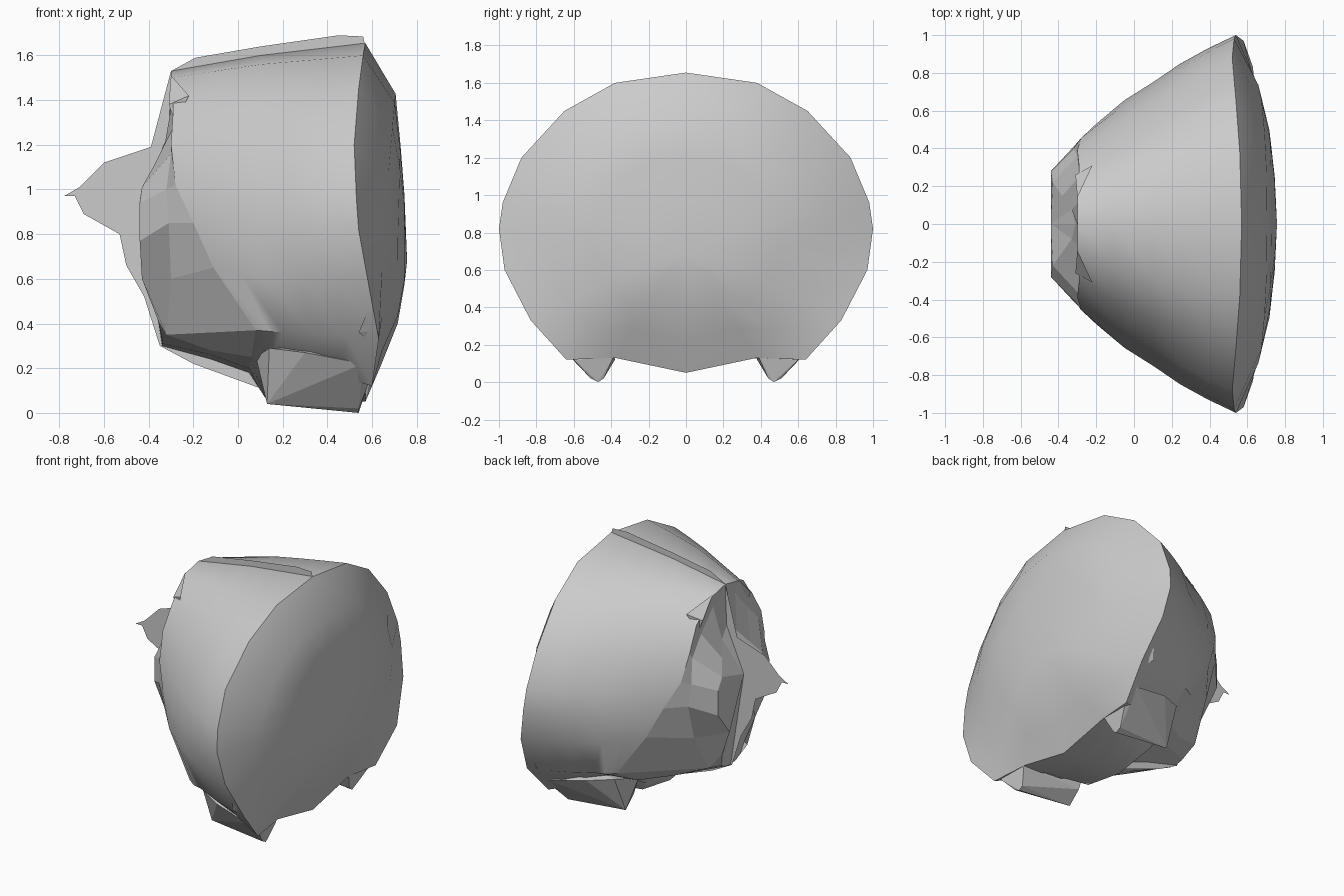
import bpy, bmesh, math
from mathutils import Vector

old = bpy.data.objects.get("Cube")
if old:
    bpy.data.objects.remove(old, do_unlink=True)

# One plain grey for the whole model
grey = bpy.data.materials.new("plain_grey")
grey.use_nodes = True
colour = (0.6, 0.6, 0.6, 1)
grey.diffuse_color = colour
grey.node_tree.nodes["Principled BSDF"].inputs["Base Color"].default_value = colour


def finish(name, bm, angle=None):
    """Turn a bmesh into a named object, optionally smooth shaded."""
    bmesh.ops.recalc_face_normals(bm, faces=bm.faces[:])
    mesh = bpy.data.meshes.new(name)
    bm.to_mesh(mesh)
    bm.free()
    mesh.materials.append(grey)
    obj = bpy.data.objects.new(name, mesh)
    bpy.context.collection.objects.link(obj)
    if angle:
        bpy.ops.object.select_all(action="DESELECT")
        obj.select_set(True)
        bpy.context.view_layer.objects.active = obj
        bpy.ops.object.shade_smooth_by_angle(angle=math.radians(angle))
    return obj


def blend(ring_a, ring_b, t, swell):
    """A ring between two others, swollen outwards a little."""
    out = []
    for a, b in zip(ring_a, ring_b):
        p = Vector(a).lerp(Vector(b), t)
        out.append((p.x, p.y * swell, p.z))
    return out


def loft(name, rings, tip=None, angle=None):
    """Skin half rings (top to bottom, +y side) mirrored into closed loops."""
    bm = bmesh.new()
    loops = []
    for ring in rings:
        mirrored = [(x, -y, z) for x, y, z in reversed(ring[1:-1])]
        loops.append([bm.verts.new(p) for p in list(ring) + mirrored])
    n = len(loops[0])
    for a, b in zip(loops, loops[1:]):
        for i in range(n):
            j = (i + 1) % n
            bm.faces.new((a[i], a[j], b[j], b[i]))
    if tip:
        centre = bm.verts.new(tip)
        for i in range(n):
            bm.faces.new((loops[-1][i], loops[-1][(i + 1) % n], centre))
    return finish(name, bm, angle)


def hull_pair(name, points):
    """A faceted lump on each side."""
    for side, sign in (("left", 1), ("right", -1)):
        bm = bmesh.new()
        for x, y, z in points:
            bm.verts.new((x, y * sign, z))
        bmesh.ops.convex_hull(bm, input=bm.verts[:])
        finish(name + "_" + side, bm)


# Half rings of the body, from the wide rim to the small front
rim = [(.57, 0, 1.655), (.56, .38, 1.6), (.54, .65, 1.45), (.52, .88, 1.2),
       (.53, .98, .96), (.54, 1, .82), (.58, .97, .6), (.63, .83, .33),
       (.6, .64, .12), (.57, .38, .13), (.57, 0, .05)]
middle = [(.1, 0, 1.6), (.1, .28, 1.56), (.1, .49, 1.4), (.1, .65, 1.17),
          (.1, .72, .96), (.1, .75, .8), (.13, .74, .6), (.2, .69, .36),
          (.15, .46, .26), (.12, .3, .12), (.12, 0, .07)]
lip = [(-.3, 0, 1.53), (-.3, .14, 1.5), (-.29, .3, 1.36), (-.3, .39, 1.2),
       (-.28, .455, 1.02), (-.2, .53, .85), (-.11, .59, .65), (.08, .64, .37),
       (.06, .43, .25), (.05, .25, .2), (.05, 0, .18)]
face_edge = [(-.3, 0, 1.49), (-.29, .12, 1.42), (-.29, .25, 1.28), (-.3, .36, 1.16),
             (-.32, .4, 1), (-.31, .42, .85), (-.3, .34, .6), (-.32, .21, .35),
             (-.12, .3, .28), (-.12, .2, .26), (-.12, 0, .24)]
nose = [(-.31, 0, 1.25), (-.33, .08, 1.19), (-.38, .15, 1.1), (-.43, .22, 1.01),
        (-.44, .28, .94), (-.44, .28, .77), (-.43, .14, .6), (-.36, .12, .42),
        (-.34, .1, .33), (-.34, .06, .31), (-.34, 0, .3)]

# Smooth outer shell
loft("outer_shell",
     [rim, blend(rim, middle, .33, 1.015), blend(rim, middle, .67, 1.02), middle,
      blend(middle, lip, .5, 1.025), lip], angle=35)

# Faceted front with a flat nose plate
loft("front_face", [lip, face_edge, nose], tip=(-.44, 0, .95))

# Domed back disc, fuller towards the top
centre_z = .75


def shrink(scale, depth, lift):
    """A smaller copy of the rim, set further back."""
    ring = []
    for x, y, z in rim:
        up = max(0, z - centre_z) / .9
        ring.append((depth + lift * up, y * scale, centre_z + (z - centre_z) * scale))
    return ring


loft("back_disc", [rim, shrink(.75, .645, .06), shrink(.5, .715, .012),
                   shrink(.25, .745, 0)], tip=(.757, 0, .68), angle=40)

# Thin upright fin on the centre line
fin = [(-.78, .97), (-.71, 1.01), (-.6, 1.12), (-.39, 1.19), (-.3, 1.53), (-.19, 1.59),
       (.1, 1.64), (.45, 1.69), (.56, 1.685), (.57, 1.64), (.5, 1), (.54, .07),
       (.13, .08), (.1, .11), (-.2, .22), (-.35, .3), (-.42, .52), (-.5, .66),
       (-.53, .8), (-.69, .89), (-.73, .97)]
bm = bmesh.new()
sheet = bm.faces.new([bm.verts.new((x, 0, z)) for x, z in fin])
bmesh.ops.triangulate(bm, faces=[sheet])
finish("centre_fin", bm)

# Long keeled runners along the lower edge, and small lumps
hull_pair("runner", [(.08, .4, .25), (.14, .58, .29), (.3, .66, .27), (.56, .7, .22),
                     (.13, .47, .04), (.13, .38, .12), (.54, .47, 0), (.54, .44, .02),
                     (.54, .51, .02), (.57, .39, .13), (.58, .6, .12), (.5, .45, .3)])
hull_pair("side_tab", [(.61, .83, .37), (.57, .87, .43), (.6, .79, .31), (.54, .84, .36)])
hull_pair("brow", [(-.3, .14, 1.51), (-.31, .26, 1.38), (-.22, .31, 1.42), (-.28, .27, 1.3)])
